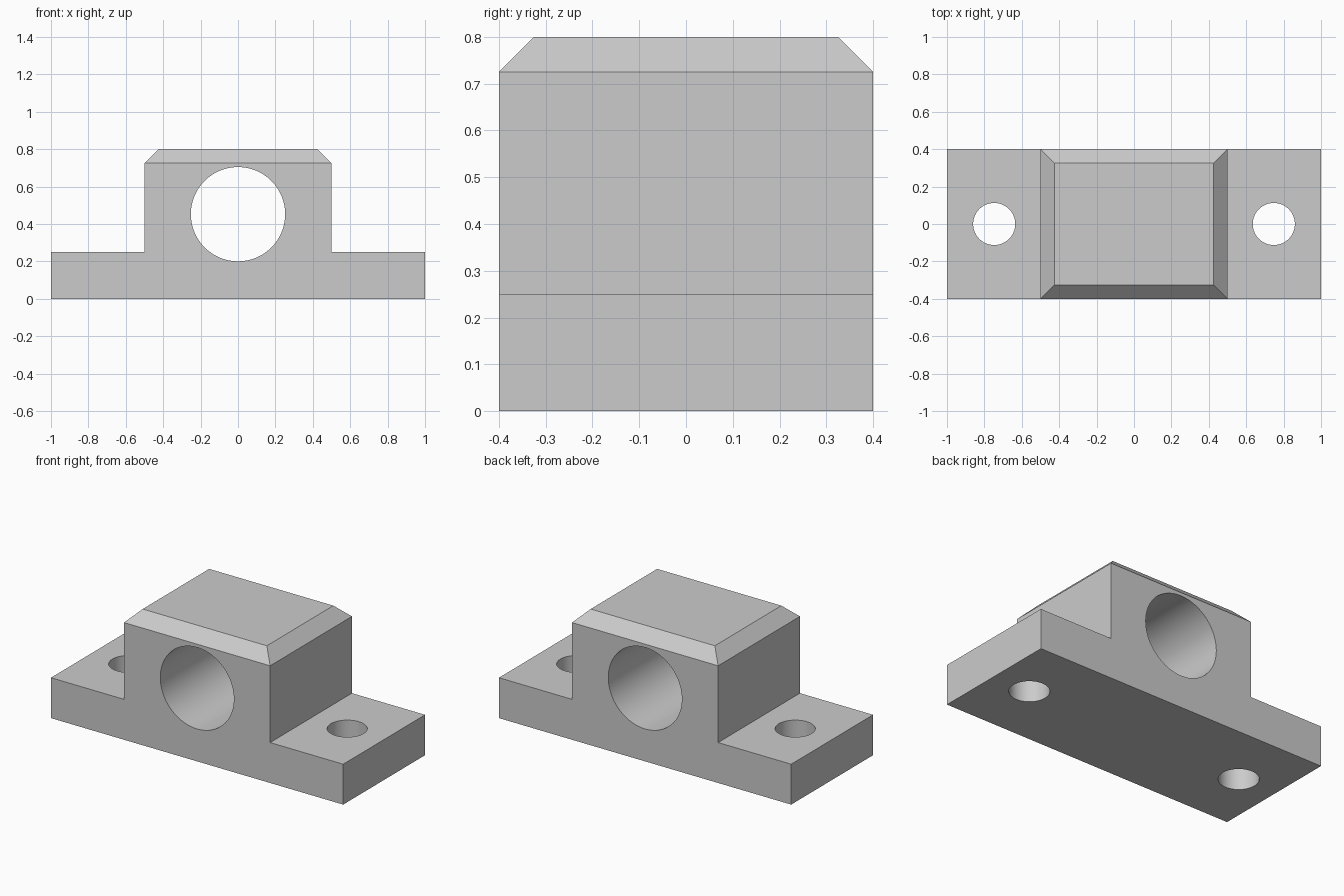
import bpy, bmesh, math
from mathutils import Vector

if "Cube" in bpy.data.objects:
    bpy.data.objects.remove(bpy.data.objects["Cube"], do_unlink=True)

DEPTH, TOP, CHAMFER = 0.8, 0.8, 0.075

grey = bpy.data.materials.new("plain_grey")
grey.use_nodes = True
colour = (0.6, 0.6, 0.6, 1)
grey.diffuse_color = colour
grey.node_tree.nodes["Principled BSDF"].inputs["Base Color"].default_value = colour

# Stepped body: half profile, mirrored and extruded front to back
half = [(1, 0), (1, 0.25), (0.5, 0.25), (0.5, TOP)]
profile = half + [(-x, z) for x, z in reversed(half)]
bm = bmesh.new()
face = bm.faces.new([bm.verts.new((x, -DEPTH / 2, z)) for x, z in profile])
extruded = bmesh.ops.extrude_face_region(bm, geom=[face])
bmesh.ops.translate(bm, vec=(0, DEPTH, 0),
                    verts=[v for v in extruded["geom"] if isinstance(v, bmesh.types.BMVert)])
bmesh.ops.recalc_face_normals(bm, faces=bm.faces)

# Chamfer around the top of the housing
rim = [e for e in bm.edges if all(abs(v.co.z - TOP) < 1e-4 for v in e.verts)]
bmesh.ops.bevel(bm, geom=rim, offset=CHAMFER, offset_type='OFFSET',
                segments=1, affect='EDGES', profile=0.5)
mesh = bpy.data.meshes.new("bearing_block")
bm.to_mesh(mesh)
bm.free()
block = bpy.data.objects.new("bearing_block", mesh)
bpy.context.collection.objects.link(block)
mesh.materials.append(grey)


def drill(radius, location, rotation=(0, 0, 0)):
    """Cut a round through hole in the block."""
    bpy.ops.mesh.primitive_cylinder_add(vertices=96, radius=radius, depth=2,
                                        location=location, rotation=rotation)
    cutter = bpy.context.object
    cutter.name = "hole_cutter"
    cutter.hide_render = True
    cutter.data.materials.append(grey)
    cut = block.modifiers.new("hole", 'BOOLEAN')
    cut.operation, cut.solver, cut.object = 'DIFFERENCE', 'EXACT', cutter
    bpy.context.view_layer.objects.active = block
    bpy.ops.object.modifier_apply(modifier=cut.name)
    bpy.data.objects.remove(cutter, do_unlink=True)


# Shaft bore and the two bolt holes
drill(0.252, (0, 0, 0.4525), (math.pi / 2, 0, 0))
for side in (-1, 1):
    drill(0.1125, (side * 0.7475, 0, 0))

# Smooth bores, crisp outer edges
bpy.ops.object.select_all(action='DESELECT')
block.select_set(True)
bpy.context.view_layer.objects.active = block
bpy.ops.object.shade_smooth_by_angle(angle=math.radians(30))
